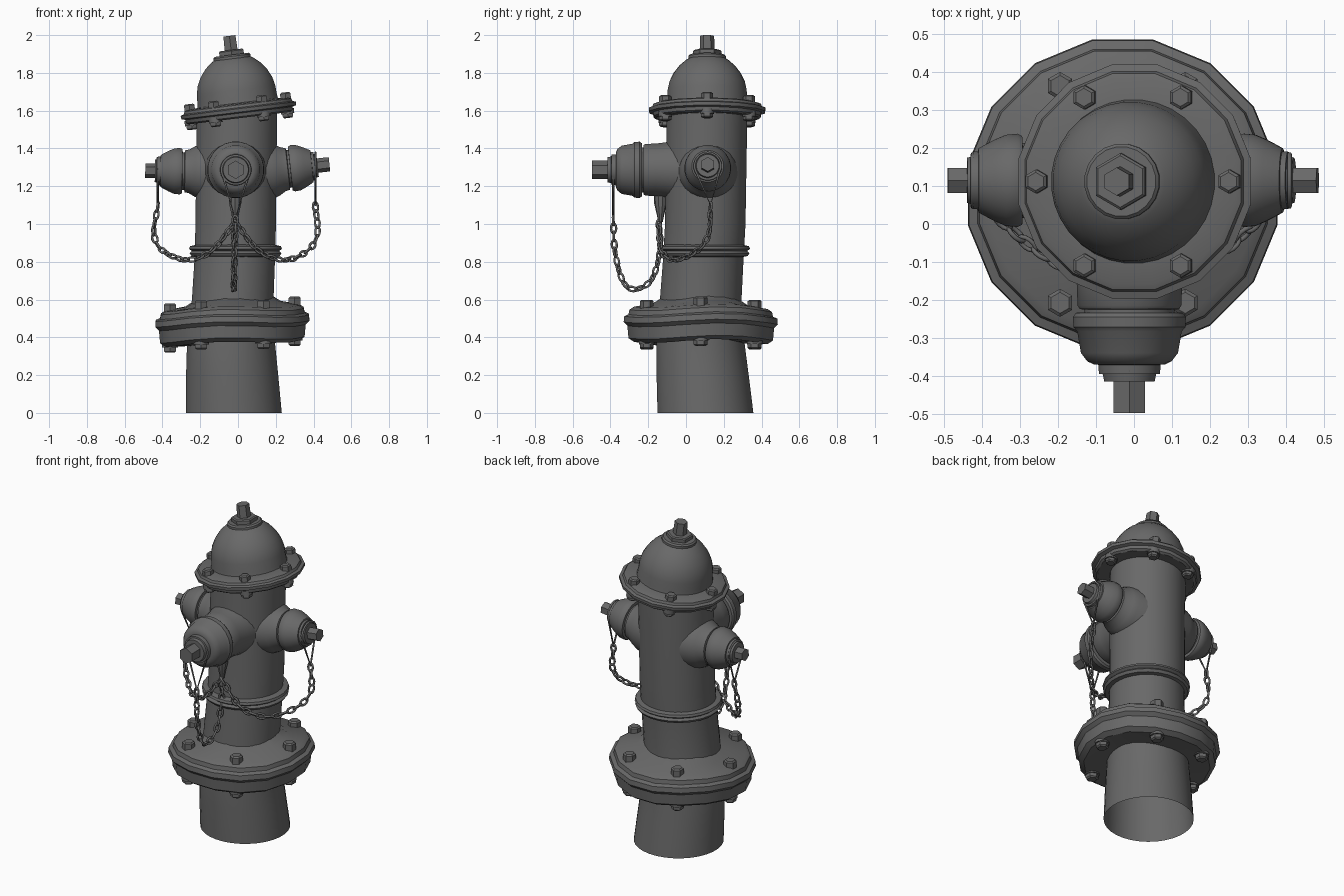
import bpy, bmesh, math
from mathutils import Matrix, Vector

if "Cube" in bpy.data.objects:
    bpy.data.objects.remove(bpy.data.objects["Cube"], do_unlink=True)

iron = bpy.data.materials.new("dark grey iron")
iron.use_nodes = True
GREY = (0.14, 0.14, 0.14, 1)
iron.diffuse_color = GREY
iron.node_tree.nodes["Principled BSDF"].inputs["Base Color"].default_value = GREY


def finish(name, bm, angle=35):
    """Turn a bmesh into a named, shaded object."""
    mesh = bpy.data.meshes.new(name)
    bm.to_mesh(mesh)
    bm.free()
    mesh.materials.append(iron)
    obj = bpy.data.objects.new(name, mesh)
    bpy.context.collection.objects.link(obj)
    bpy.ops.object.select_all(action='DESELECT')
    obj.select_set(True)
    bpy.context.view_layer.objects.active = obj
    bpy.ops.object.shade_smooth_by_angle(angle=math.radians(angle))
    return obj


def add_rings(bm, rings, sides, matrix=Matrix(), caps=True, warp=None):
    """Join circles given as (height, radius, centre x, centre y)."""
    loops = []
    for z, r, *c in rings:
        cx, cy = c or (0, 0)
        loop = []
        for i in range(sides):
            a = math.tau * (i + 0.5) / sides
            dz = warp(a) if warp else 0
            p = Vector((cx + r * math.cos(a), cy + r * math.sin(a), z + dz))
            loop.append(bm.verts.new(matrix @ p))
        loops.append(loop)
    for a, b in zip(loops, loops[1:]):
        for i in range(sides):
            j = (i + 1) % sides
            bm.faces.new((a[i], a[j], b[j], b[i]))
    if caps:
        bm.faces.new(loops[0][::-1])
        bm.faces.new(loops[-1])


def turned(name, rings, sides, matrix=Matrix(), caps=True, warp=None):
    bm = bmesh.new()
    add_rings(bm, rings, sides, matrix, caps, warp)
    return finish(name, bm)


def bolt_circle(name, matrix, radius, size, top, bottom, warp=None):
    """Six hexagonal bolts, with heads above and washers and nuts below."""
    bm = bmesh.new()
    s = size
    head = [(-.02, s), (s * .75, s), (s * .95, s * .75)]
    washer = [(-.02, s * 1.15), (.008, s * 1.15)]
    for i in range(6):
        a = math.tau * i / 6
        dz = warp(a) if warp else 0
        for z, flip in ((top, 0), (bottom, math.pi)):
            spot = Vector((radius * math.cos(a), radius * math.sin(a), z + dz))
            m = matrix @ Matrix.Translation(spot) @ Matrix.Rotation(flip, 4, 'X')
            add_rings(bm, head, 6, m)
            if flip:
                add_rings(bm, washer, 12, m)
    finish(name, bm)


# Leaning barrel, open underneath
turned("barrel", [(0, .255, -.022, .103), (.2, .245, -.031, .088), (.37, .234, -.037, .077),
                  (.6, .217, -.028, .078), (.82, .214, -.017, .092),
                  (1, .214, -.012, .102), (1.6, .214, -.006, .112)], 32, caps=False)

# Double bead around the barrel
turned("barrel_bead", [(.825, .205), (.83, .235), (.845, .245), (.857, .233),
                       (.868, .248), (.882, .243), (.892, .205)], 24,
       Matrix.Translation((-.013, .093, 0)))


# Warped ground flange
def sag(a):
    return .013 * math.cos(a) + .009 * math.sin(3 * a + .6)


base = Matrix.Translation((-.03, .078, 0))
turned("lower_flange", [(.375, .225), (.37, .36), (.39, .39), (.455, .396), (.475, .416),
                        (.505, .413), (.515, .39), (.54, .385), (.556, .36),
                        (.572, .26), (.6, .215)], 16, base, warp=sag)
bolt_circle("lower_flange_bolts", base, .33, .037, .562, .372, sag)

# Tilted bonnet: flange, dome and operating nut
bonnet = Matrix.Translation((.003, .112, 1.6)) @ Matrix.Rotation(math.radians(-7), 4, 'Y')
turned("upper_flange", [(-.035, .2), (-.04, .275), (-.032, .288), (-.014, .292), (-.008, .312),
                        (.01, .314), (.016, .296), (.03, .29), (.036, .275), (.042, .2)],
       16, bonnet)
bolt_circle("upper_flange_bolts", bonnet, .256, .032, .036, -.04)
turned("dome", [(.03, .218), (.06, .213), (.11, .21), (.155, .2), (.2, .178),
                (.24, .147), (.27, .112), (.285, .085)], 32, bonnet)
turned("dome_collar", [(.265, .1), (.29, .1), (.298, .092)], 20, bonnet)
turned("dome_hexagon", [(.29, .075), (.318, .075), (.324, .068)], 6, bonnet)
turned("operating_nut", [(.31, .04), (.399, .037)], 6, bonnet)

# Outlets: (distance along axis, radius)
side_collar = [(.1, .165), (.19, .147), (.22, .135), (.25, .117), (.273, .112),
               (.276, .1), (.29, .1)]
side_cap = [(.286, .105), (.287, .118), (.3, .124), (.33, .121), (.36, .108), (.39, .092),
            (.402, .085), (.403, .077), (.417, .076), (.418, .064), (.432, .06)]
front_collar = [(.13, .165), (.22, .146), (.27, .14), (.325, .138), (.334, .132),
                (.336, .12), (.35, .12)]
front_cap = [(.343, .125), (.344, .142), (.355, .15), (.382, .149), (.393, .139),
             (.45, .129), (.472, .112), (.48, .095), (.481, .083), (.505, .081),
             (.506, .071), (.525, .067)]


def outlet(name, origin, direction, collar, cap, nut, tip):
    m = Matrix.Translation(origin) @ Vector(direction).to_track_quat('Z', 'Y').to_matrix().to_4x4()
    turned(name + "_collar", collar, 24, m)
    turned(name + "_cap", cap, 24, m)
    turned(name + "_cap_nut", [(cap[-1][0] - .02, nut), (tip, nut)], 6, m)


outlet("right_outlet", (-.008, .115, 1.275), (-1, 0, .015), side_collar, side_cap, .038, .483)
outlet("left_outlet", (-.008, .115, 1.262), (1, 0, .11), side_collar, side_cap, .038, .495)
outlet("front_outlet", (-.012, .11, 1.287), (0, -1, 0), front_collar, front_cap, .048, .608)

# Lug under the front outlet that holds the chains
turned("chain_lug", [(0, .012), (.04, .02), (.1, .034), (.16, .036)], 10,
       Matrix.Translation((-.015, -.135, 1.01)))


def wire_loop(name, centre, across, radius, tip):
    """Teardrop of wire that hangs from a cap neck."""
    curve = bpy.data.curves.new(name, 'CURVE')
    curve.dimensions = '3D'
    curve.bevel_depth = .006
    curve.bevel_resolution = 1
    c, u = Vector(centre), Vector(across)
    arc = [math.radians(d) for d in range(-30, 211, 20)]
    pts = [c + radius * (u * math.cos(a) + Vector((0, 0, math.sin(a)))) for a in arc]
    pts.append(Vector(tip))
    line = curve.splines.new('POLY')
    line.points.add(len(pts) - 1)
    for p, v in zip(line.points, pts):
        p.co = (*v, 1)
    line.use_cyclic_u = True
    curve.materials.append(iron)
    bpy.context.collection.objects.link(bpy.data.objects.new(name, curve))


wire_loop("right_wire", (-.425, .115, 1.28), (0, 1, 0), .07, (-.425, .13, 1.1))
wire_loop("left_wire", (.41, .115, 1.308), (0, 1, 0), .07, (.41, .13, 1.1))
wire_loop("front_wire", (-.012, -.385, 1.287), (1, 0, 0), .076, (-.015, -.385, 1.03))


def smooth_path(points, steps=24):
    """Dense points on a curve through the given points."""
    p = [Vector(q) for q in points]
    p = [2 * p[0] - p[1]] + p + [2 * p[-1] - p[-2]]
    out = []
    for a, b, c, d in zip(p, p[1:], p[2:], p[3:]):
        for i in range(steps):
            t = i / steps
            out.append(.5 * (2 * b + (c - a) * t + (2 * a - 5 * b + 4 * c - d) * t * t
                             + (3 * b - a - 3 * c + d) * t ** 3))
    return out + [p[-2]]


def add_link(bm, m, around=12, sides=6, wire=.0065):
    """One oval chain link, long in local z."""
    grid = []
    for i in range(around):
        a = math.tau * i / around
        out = Vector((math.cos(a), 0, math.sin(a)))
        mid = Vector((.014 * out.x, 0, .026 * out.z))
        grid.append([bm.verts.new(m @ (mid + wire * (out * math.cos(b) + Vector((0, math.sin(b), 0)))))
                     for b in (math.tau * k / sides for k in range(sides))])
    for i in range(around):
        g, h = grid[i], grid[(i + 1) % around]
        for k in range(sides):
            n = (k + 1) % sides
            bm.faces.new((g[k], g[n], h[n], h[k]))


def chain(name, points, pitch=.044):
    bm = bmesh.new()
    path = smooth_path(points)
    travelled, count = pitch, 0
    for a, b in zip(path, path[1:]):
        travelled += (b - a).length
        if travelled >= pitch:
            travelled -= pitch
            turn = Matrix.Rotation(math.radians(35 + 90 * (count % 2)), 4, 'Z')
            aim = (b - a).to_track_quat('Z', 'Y').to_matrix().to_4x4()
            add_link(bm, Matrix.Translation(a) @ aim @ turn)
            count += 1
    bmesh.ops.recalc_face_normals(bm, faces=bm.faces[:])
    finish(name, bm, 70)


hook = (-.015, -.145, 1.01)
chain("right_chain", [(-.425, .13, 1.09), (-.445, .12, .95), (-.4, .06, .86),
                      (-.27, -.06, .81), (-.14, -.13, .86), hook])
chain("left_chain", [(.41, .13, 1.09), (.42, .12, .95), (.37, .06, .86),
                     (.25, -.06, .81), (.11, -.13, .86), hook])
chain("front_chain", [(-.015, -.385, 1.02), (-.02, -.375, .85), (-.022, -.335, .7),
                      (-.022, -.27, .655), (-.02, -.18, .71), (-.018, -.135, .88), hook])
